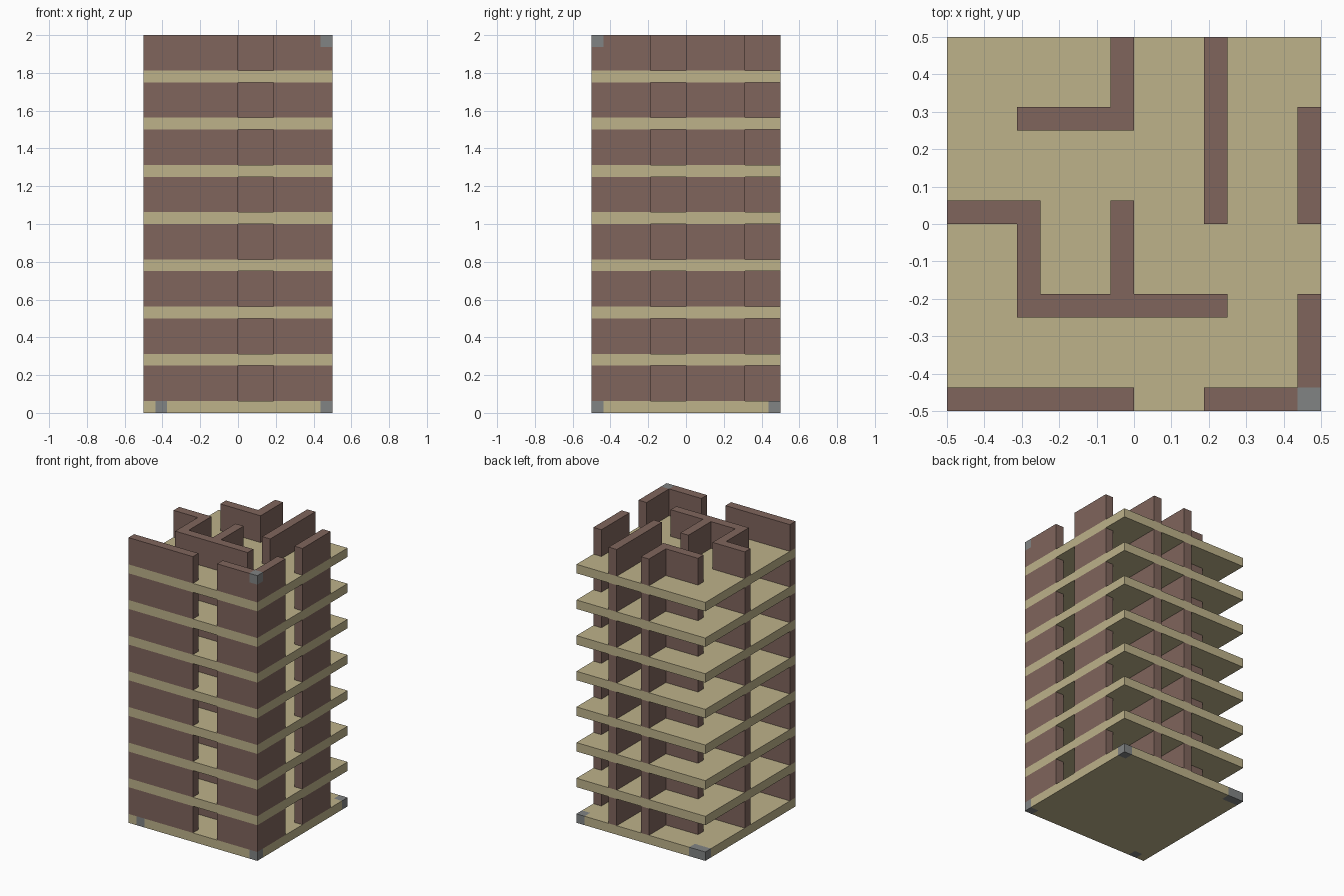
import bpy
import bmesh
from mathutils import Vector

cube = bpy.data.objects.get("Cube")
if cube:
    bpy.data.objects.remove(cube, do_unlink=True)

UNIT = 1 / 16     # size of one block
SIDE = 16         # blocks along each side of a floor
STOREYS = 8
STOREY = 4        # one slab block plus three wall blocks


def make_material(name, color):
    mat = bpy.data.materials.new(name)
    mat.use_nodes = True
    mat.diffuse_color = (*color, 1)
    bsdf = mat.node_tree.nodes["Principled BSDF"]
    bsdf.inputs["Base Color"].default_value = (*color, 1)
    bsdf.inputs["Roughness"].default_value = 0.9
    return mat


tan = make_material("tan slab", (0.51, 0.445, 0.255))
brown = make_material("brown wall", (0.215, 0.13, 0.107))
grey = make_material("grey block", (0.22, 0.23, 0.23))

# Single grey blocks set into the slab and walls
grey_blocks = {(15, 0, 0), (2 - 1, 0, 0), (15, 15, 0), (0, 15, 0), (1, 15, 0), (15, 0, 31)}

# Wall plan of every storey: x start, x end, y start, y end
wall_plan = [
    (0, 8, 0, 1), (11, 16, 0, 1), (15, 16, 0, 5),      # front and corner
    (15, 16, 8, 13), (11, 12, 8, 16),                  # right side
    (7, 8, 12, 16), (3, 8, 12, 13),                    # back L
    (0, 4, 8, 9), (3, 4, 4, 9), (3, 12, 4, 5), (7, 8, 4, 9),  # middle
]


def block_part(name, rects, z_start, z_end, mat):
    """Join the blocks under the plan rectangles into one clean shell."""
    blocks = {(x, y, z) for x0, x1, y0, y1 in rects
              for x in range(x0, x1) for y in range(y0, y1)
              for z in range(z_start, z_end)}
    bm = bmesh.new()
    for block in blocks:
        center = Vector(block) + Vector((0.5, 0.5, 0.5))
        for axis in range(3):
            for sign in (-1, 1):
                n = Vector((0, 0, 0))
                n[axis] = sign
                if tuple(int(a + b) for a, b in zip(block, n)) in blocks:
                    continue
                u = Vector((0, 0, 0))
                u[(axis + 1) % 3] = 1
                v = n.cross(u)
                quad = [bm.verts.new(center + (n + u * a + v * b) / 2)
                        for a, b in ((-1, -1), (1, -1), (1, 1), (-1, 1))]
                bm.faces.new(quad).material_index = int(block in grey_blocks)
    bmesh.ops.remove_doubles(bm, verts=bm.verts, dist=0.001)
    bmesh.ops.dissolve_limit(bm, angle_limit=0.01, verts=bm.verts,
                             edges=bm.edges, delimit={'MATERIAL'})
    bmesh.ops.translate(bm, verts=bm.verts, vec=(-SIDE / 2, -SIDE / 2, 0))
    bmesh.ops.scale(bm, verts=bm.verts, vec=(UNIT, UNIT, UNIT))
    mesh = bpy.data.meshes.new(name)
    bm.to_mesh(mesh)
    bm.free()
    mesh.materials.append(mat)
    mesh.materials.append(grey)
    obj = bpy.data.objects.new(name, mesh)
    bpy.context.collection.objects.link(obj)


# Stack the storeys
for i in range(STOREYS):
    base = i * STOREY
    block_part(f"floor_slab_{i + 1}", [(0, SIDE, 0, SIDE)], base, base + 1, tan)
    block_part(f"walls_{i + 1}", wall_plan, base + 1, base + STOREY, brown)
